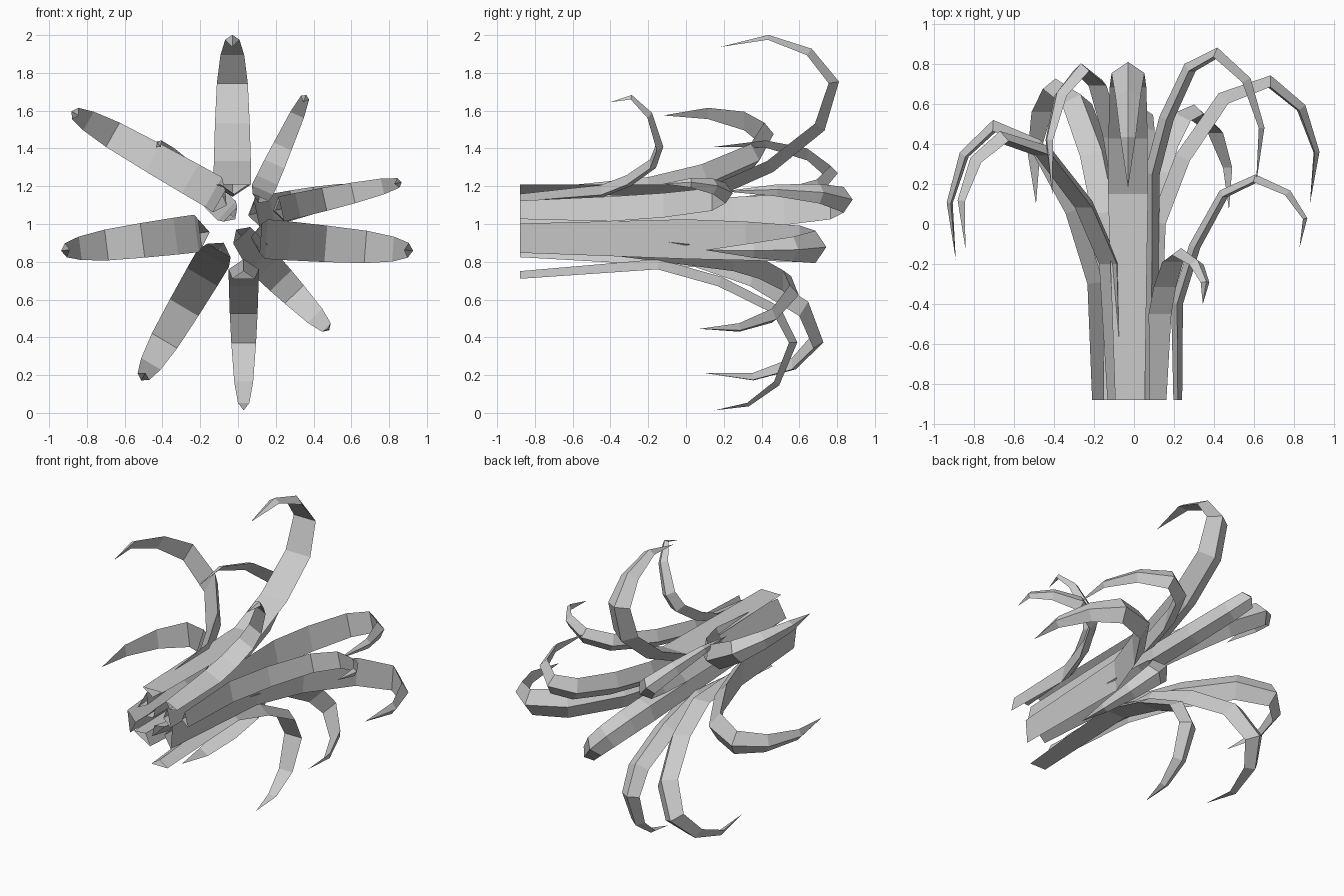
import bpy
import bmesh
from mathutils import Vector

cube = bpy.data.objects.get("Cube")
if cube:
    bpy.data.objects.remove(cube, do_unlink=True)

# Single pale grey for every leaf
grey = bpy.data.materials.new("pale_grey")
grey.use_nodes = True
grey.diffuse_color = (0.6, 0.6, 0.6, 1)
grey.node_tree.nodes["Principled BSDF"].inputs["Base Color"].default_value = (0.6, 0.6, 0.6, 1)

ROOT_Y = -0.88
# Shared curl, as (outward, along y) fractions: climb to the crest, then run back to the tip
CLIMB = ((0, 0), (0.23, 0.46), (0.6, 0.88), (1, 1))
RETURN = ((0.62, 0.2), (0.96, 0.56))
TAPER = (0.74, 1, 0.98, 0.92, 0.82, 0.63, 0.38, 0)
RIDGE_DEPTH = 0.34


def build_leaf(name, root, bend, end, crest, ys, width, tip_reach=0.87):
    """Hollow three-sided leaf: flat inside the curl, ridged on its back."""
    root, bend, end = (Vector((x, 0, z)) for x, z in (root, bend, end))
    span = end - bend
    out = span.normalized()
    forward = Vector((0, 1, 0))
    across = out.cross(forward)
    bend_y, crest_y, tip_y = ys

    path = [root + forward * ROOT_Y]
    for r, f in CLIMB:
        path.append(bend + span * crest * r + forward * (bend_y + (crest_y - bend_y) * f))
    for r, f in RETURN + ((tip_reach, 1),):
        reach = crest + (1 - crest) * r
        path.append(bend + span * reach + forward * (crest_y + (tip_y - crest_y) * f))

    bm = bmesh.new()
    rings = []
    for i, point in enumerate(path[:-1]):
        ahead = (path[i + 1] - point).normalized()
        behind = (point - path[i - 1]).normalized() if i else ahead
        tangent = (ahead + behind).normalized()
        normal = out * tangent.dot(forward) - forward * tangent.dot(out)
        if i == 0:
            normal = out  # keeps the cut end square
        w = width * TAPER[i]
        corners = (point + across * w / 2, point - across * w / 2,
                   point - normal * w * RIDGE_DEPTH)
        rings.append([bm.verts.new(c) for c in corners])
    for a, b in zip(rings, rings[1:]):
        for k in range(3):
            j = (k + 1) % 3
            bm.faces.new((a[k], a[j], b[j], b[k]))
    # Pointed tip
    tip = bm.verts.new(path[-1])
    for k in range(3):
        bm.faces.new((rings[-1][k], rings[-1][(k + 1) % 3], tip))
    bmesh.ops.recalc_face_normals(bm, faces=bm.faces)

    mesh = bpy.data.meshes.new(name)
    bm.to_mesh(mesh)
    bm.free()
    mesh.materials.append(grey)
    bpy.context.collection.objects.link(bpy.data.objects.new(name, mesh))


# Leaves: root, bend and end as (x, z), crest fraction, (bend, crest, tip) along y, width
build_leaf("leaf_top", (-0.02, 1.21), (-0.03, 1.21), (-0.03, 1.985),
           0.69, (0.15, 0.755, 0.18), 0.2, tip_reach=0.8)
build_leaf("leaf_upper_right", (-0.1, 1.12), (-0.13, 1.17), (-0.87, 1.59),
           0.72, (-0.2, 0.415, -0.12), 0.18)
build_leaf("leaf_right", (-0.2, 0.95), (-0.22, 0.95), (-0.92, 0.86),
           0.68, (-0.3, 0.465, -0.18), 0.2)
build_leaf("leaf_lower_right", (-0.1, 0.86), (-0.13, 0.82), (-0.505, 0.185),
           0.69, (0.05, 0.675, 0.1), 0.19)
build_leaf("leaf_bottom", (0.03, 0.71), (0.03, 0.76), (0.03, 0.04),
           0.54, (-0.15, 0.545, 0.15), 0.16, tip_reach=1.08)
build_leaf("leaf_lower_left", (0.02, 0.94), (0.12, 0.81), (0.475, 0.445),
           0.5, (0.25, 0.55, 0.07), 0.17, tip_reach=1)
build_leaf("leaf_left", (0.12, 0.925), (0.15, 0.92), (0.91, 0.86),
           0.69, (0, 0.685, 0.1), 0.21)
build_leaf("leaf_outer_left", (0.23, 1.075), (0.23, 1.08), (0.86, 1.22),
           0.6, (-0.4, 0.21, -0.12), 0.135)
build_leaf("leaf_short_upper_left", (0.12, 1.14), (0.13, 1.18), (0.36, 1.68),
           0.46, (-0.45, -0.155, -0.4), 0.125)
build_leaf("leaf_inner_left", (0.1, 1.05), (0.11, 1.06), (0.64, 1.18),
           0.57, (0.25, 0.835, 0.2), 0.17)
build_leaf("leaf_inner_right", (-0.04, 1.05), (-0.06, 1.07), (-0.43, 1.43),
           0.55, (0.15, 0.765, 0.15), 0.14)
